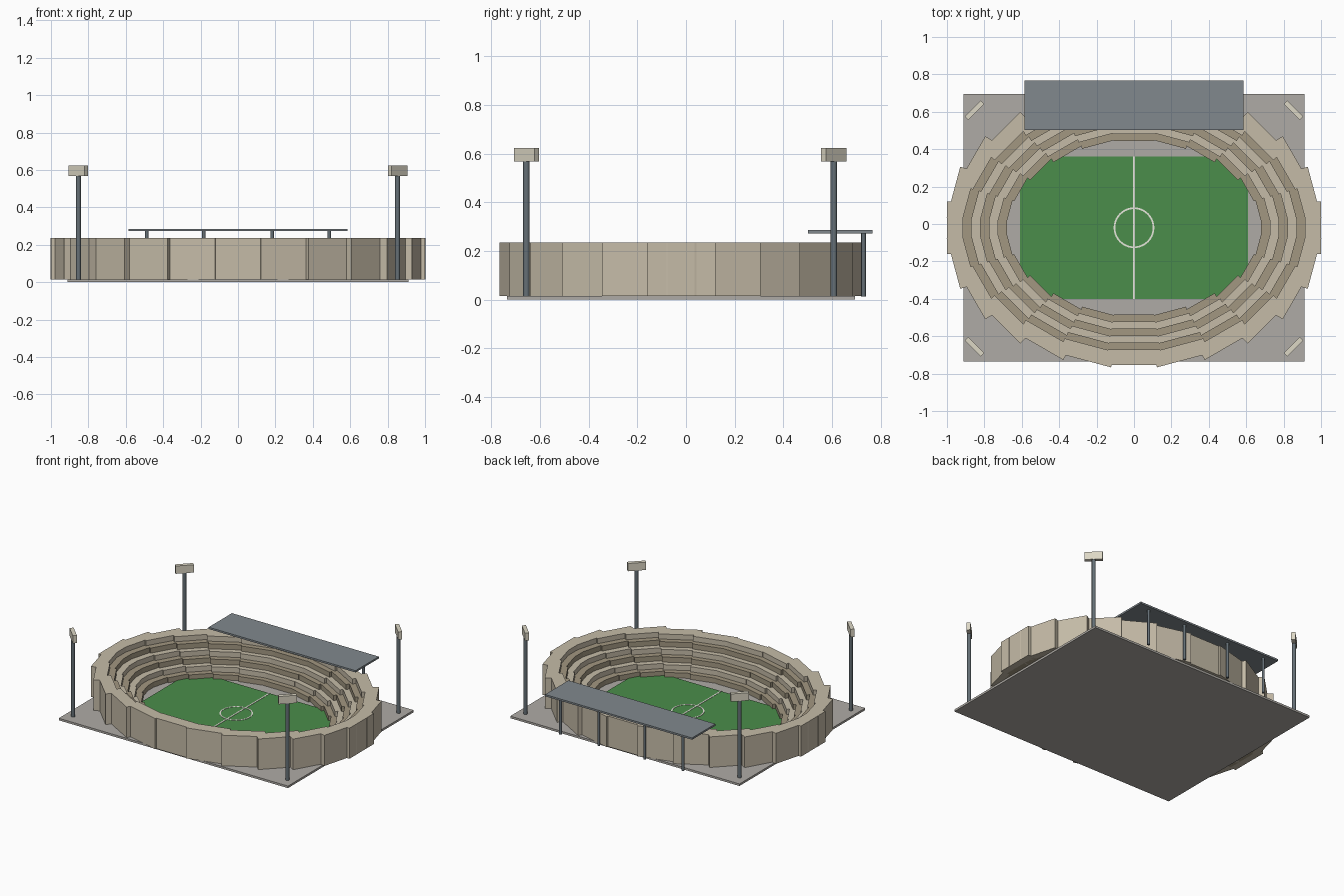
import bpy, bmesh, math
from mathutils import Matrix, Vector

if "Cube" in bpy.data.objects:
    bpy.data.objects.remove(bpy.data.objects["Cube"])

CY = -0.02      # centre of the bowl in y
GROUND = 0.015  # top of the base plate


def material(name, rgb):
    m = bpy.data.materials.new(name)
    m.diffuse_color = (*rgb, 1)
    m.use_nodes = True
    m.node_tree.nodes["Principled BSDF"].inputs["Base Color"].default_value = m.diffuse_color
    return m


concrete = material("concrete", (0.43, 0.41, 0.38))
grass = material("grass", (0.07, 0.27, 0.07))
paint = material("line_paint", (0.80, 0.80, 0.72))
light_seat = material("light_seating", (0.56, 0.50, 0.39))
dark_seat = material("dark_seating", (0.36, 0.31, 0.22))
steel = material("steel", (0.13, 0.16, 0.18))
roofing = material("roofing", (0.22, 0.25, 0.27))
lamp = material("lamp", (0.72, 0.68, 0.56))


def finish(bm, name, mat):
    me = bpy.data.meshes.new(name)
    bm.to_mesh(me)
    bm.free()
    me.materials.append(mat)
    ob = bpy.data.objects.new(name, me)
    bpy.context.collection.objects.link(ob)
    return ob


def add_box(bm, centre, size, angle=0.0):
    m = (Matrix.Translation(centre) @ Matrix.Rotation(angle, 4, 'Z')
         @ Matrix.Diagonal((*size, 1)))
    bmesh.ops.create_cube(bm, size=1, matrix=m)


def box(name, mat, centre, size, angle=0.0):
    bm = bmesh.new()
    add_box(bm, centre, size, angle)
    return finish(bm, name, mat)


def post(name, mat, x, y, z0, z1, r, sides=10):
    bm = bmesh.new()
    bmesh.ops.create_cone(bm, cap_ends=True, segments=sides, radius1=r, radius2=r,
                          depth=z1 - z0,
                          matrix=Matrix.Translation((x, y, (z0 + z1) / 2)))
    ob = finish(bm, name, mat)
    bpy.context.view_layer.objects.active = ob
    ob.select_set(True)
    bpy.ops.object.shade_smooth_by_angle(angle=math.radians(40))
    ob.select_set(False)


# base plate and pitch
box("base_plate", concrete, (0, CY, GROUND / 2), (1.825, 1.43, GROUND))
box("pitch", grass, (0, CY, 0.0165), (1.22, 0.76, 0.007))
box("halfway_line", paint, (0, CY, 0.0205), (0.01, 0.76, 0.003))

# centre circle: flat raised ring
bm = bmesh.new()
N = 40
profile = [(0.100, 0.019), (0.109, 0.019), (0.109, 0.022), (0.100, 0.022)]
rings = []
for i in range(N):
    a = math.tau * i / N
    rings.append([bm.verts.new((r * math.cos(a), CY + r * math.sin(a), z))
                  for r, z in profile])
for i in range(N):
    p, q = rings[i], rings[(i + 1) % N]
    for k in range(4):
        n = (k + 1) % 4
        bm.faces.new((p[k], q[k], q[n], p[n]))
bmesh.ops.recalc_face_normals(bm, faces=bm.faces)
finish(bm, "centre_circle", paint)

# seating tiers: ellipses of overlapping blocks, rising outwards
ROWS, BLOCKS = 6, 24
for row in range(ROWS):
    a = 0.722 + 0.047 * row
    b = 0.5075 + 0.037 * row
    height = 0.22 * (row + 1) / ROWS
    length = math.tau * a / BLOCKS * 1.12
    bm = bmesh.new()
    for i in range(BLOCKS):
        t = math.tau * i / BLOCKS
        add_box(bm, (a * math.cos(t), CY + b * math.sin(t), GROUND + height / 2),
                (0.085, length, height), t)
    finish(bm, f"seating_tier_{row + 1}", light_seat if row % 2 else dark_seat)

# main stand roof on four posts
box("stand_roof", roofing, (0, 0.634, 0.279), (1.17, 0.265, 0.013))
for i, x in enumerate((-0.488, -0.183, 0.183, 0.488)):
    post(f"roof_post_{i + 1}", steel, x, 0.73, 0.013, 0.275, 0.0095)

# corner floodlights facing the pitch
for sx in (-1, 1):
    for sy in (-1, 1):
        x, y = 0.853 * sx, -0.024 + 0.632 * sy
        tag = ("left" if sx < 0 else "right") + ("_front" if sy < 0 else "_back")
        post(f"floodlight_mast_{tag}", steel, x, y, 0.013, 0.575, 0.0135)
        box(f"floodlight_head_{tag}", lamp, (x, y, 0.596), (0.12, 0.027, 0.056),
            -sx * sy * math.pi / 4)
